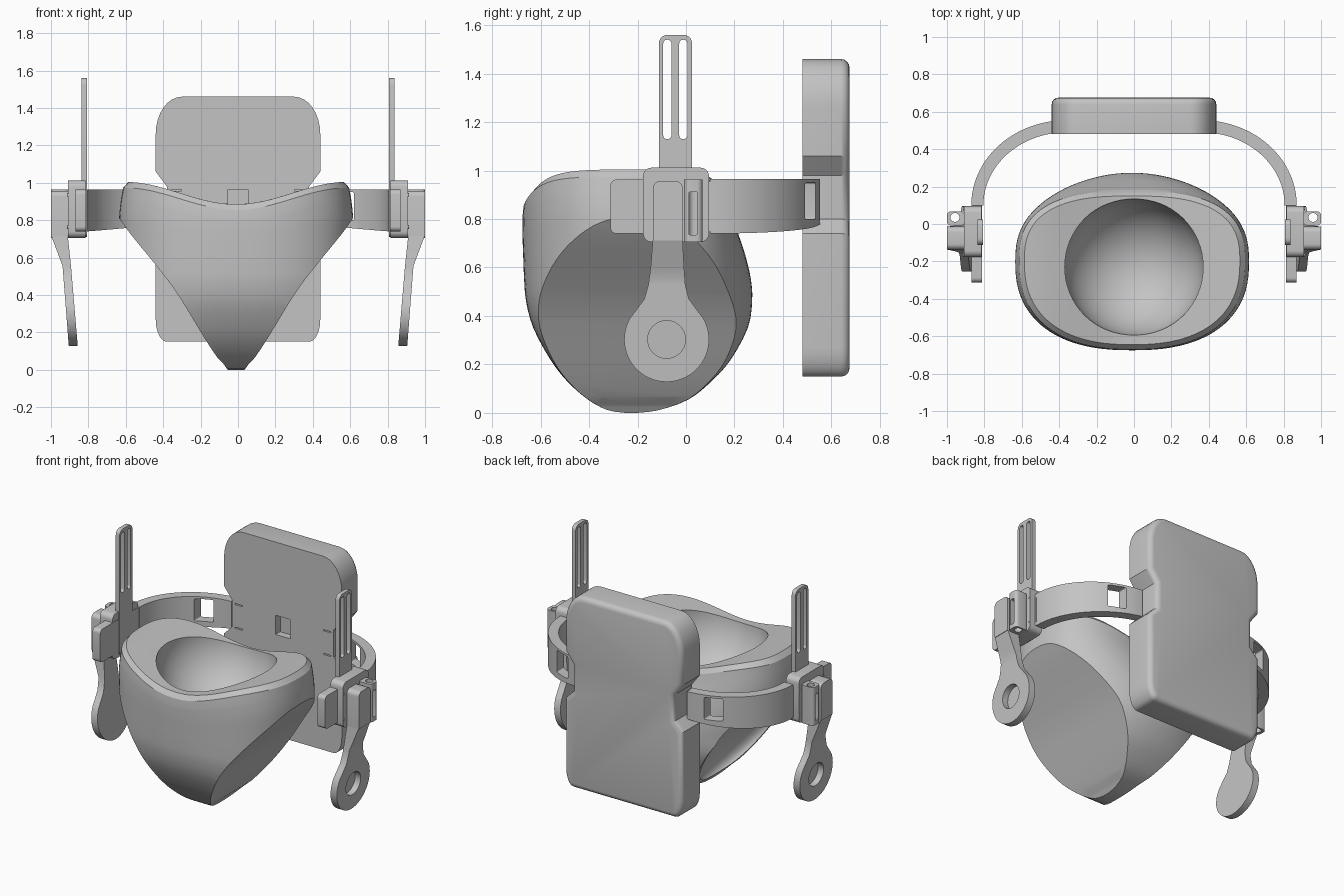
import bpy, bmesh, math
from mathutils import Matrix, Vector

if "Cube" in bpy.data.objects:
    bpy.data.objects.remove(bpy.data.objects["Cube"])

grey = bpy.data.materials.new("plain grey")
grey.diffuse_color = (0.55, 0.55, 0.55, 1)
grey.use_nodes = True
grey.node_tree.nodes["Principled BSDF"].inputs["Base Color"].default_value = grey.diffuse_color


def finish(name, bm):
    bmesh.ops.recalc_face_normals(bm, faces=bm.faces[:])
    me = bpy.data.meshes.new(name)
    bm.to_mesh(me)
    bm.free()
    me.materials.append(grey)
    ob = bpy.data.objects.new(name, me)
    bpy.context.collection.objects.link(ob)
    return ob


def prism(name, pts, axis, lo, hi):
    """Extrude a 2D outline: (y,z) along x, (x,z) along y, (x,y) along z."""
    bm = bmesh.new()
    def place(p, h):
        q = list(p)
        q.insert("xyz".index(axis), h)
        return bm.verts.new(q)
    a = [place(p, lo) for p in pts]
    b = [place(p, hi) for p in pts]
    bm.faces.new(a)
    bm.faces.new(b)
    n = len(pts)
    for i in range(n):
        bm.faces.new((a[i], a[(i + 1) % n], b[(i + 1) % n], b[i]))
    return finish(name, bm)


def arc(cx, cy, rx, ry, a0, a1, n=8):
    return [(cx + rx * math.cos(math.radians(a0 + (a1 - a0) * i / n)),
             cy + ry * math.sin(math.radians(a0 + (a1 - a0) * i / n))) for i in range(n + 1)]


def rrect(u0, u1, v0, v1, r, n=5):
    return (arc(u1 - r, v1 - r, r, r, 0, 90, n) + arc(u0 + r, v1 - r, r, r, 90, 180, n)
            + arc(u0 + r, v0 + r, r, r, 180, 270, n) + arc(u1 - r, v0 + r, r, r, 270, 360, n))


def circle(cx, cy, r, n=32):
    return arc(cx, cy, r, r, 0, 360 - 360 / n, n - 1)


def spline(pts, n=4):
    """Catmull-Rom subdivision of a list of tuples."""
    p = [pts[0]] + list(pts) + [pts[-1]]
    out = []
    for a, b, c, d in zip(p, p[1:], p[2:], p[3:]):
        for t in (i / n for i in range(n)):
            out.append(tuple(.5 * (2 * v + (w - u) * t + (2 * u - 5 * v + 4 * w - x) * t * t
                                   + (3 * v - u - 3 * w + x) * t ** 3) for u, v, w, x in zip(a, b, c, d)))
    return out + [pts[-1]]


def ellipsoid(name, matrix, dimple=0.0):
    """Unit sphere under a matrix; dimple pushes its +x pole inwards."""
    bm = bmesh.new()
    bmesh.ops.create_uvsphere(bm, u_segments=64, v_segments=40, radius=1)
    for v in bm.verts:
        if v.co.x > 0:
            v.co.x -= dimple * math.exp(-(v.co.y ** 2 + v.co.z ** 2) / .07)
    bm.transform(matrix)
    return finish(name, bm)


def bake(ob):
    dg = bpy.context.evaluated_depsgraph_get()
    me = bpy.data.meshes.new_from_object(ob.evaluated_get(dg))
    ob.modifiers.clear()
    ob.data = me


def boolean(ob, cutters, op="DIFFERENCE"):
    for c in cutters:
        m = ob.modifiers.new("cut", "BOOLEAN")
        m.operation, m.object, m.solver = op, c, "EXACT"
        bake(ob)
        bpy.data.objects.remove(c)
    return ob


def smooth(ob, angle=32):
    bpy.ops.object.select_all(action="DESELECT")
    ob.select_set(True)
    bpy.context.view_layer.objects.active = ob
    bpy.ops.object.shade_smooth_by_angle(angle=math.radians(angle))


def both_sides(ob):
    ob.modifiers.new("mirror", "MIRROR").use_clip = False
    bake(ob)
    smooth(ob)


# Pelvis shell: stacked rounded rings, closed by a saddle-shaped top
CX, YC, N = -0.01, -0.2, 96
rings = spline([(0, .55, -.25, -.2), (.012, .57, -.325, -.11), (.055, .60, -.405, .01), (.13, .62, -.49, .105),
                (.22, .62, -.56, .185), (.35, .62, -.63, .255), (.46, .62, -.66, .273), (.55, .622, -.668, .268),
                (.65, .624, -.672, .245), (.74, .625, -.675, .215), (.81, .615, -.675, .19)], 3)
rings += [(.855, .604, -.67, .177), (.885, .576, -.645, .15)]
bm = bmesh.new()


def ring(z, a, yf, yb, k=1.0):
    w = min(1, max(0, (z - .5) / .36))
    out = []
    for i in range(N):
        t = 2 * math.pi * i / N
        c, s = math.cos(t), math.sin(t)
        p = 2.4 if s < 0 else 2.0 + .7 * w
        x = k * a * math.copysign(abs(c) ** (2 / p), c)
        y = YC + k * ((yb - YC) if s > 0 else (YC - yf)) * math.copysign(abs(s) ** (2 / p), s)
        saddle = .12 * (1 - math.cos(math.pi * min(1, abs(x) / .6))) / 2
        out.append(bm.verts.new((x + CX, y, z + w * saddle)))
    return out


loops = [ring(*r) for r in rings]
loops += [ring(*rings[-1], k) for k in (.9, .75, .6, .4, .2)]
for a, b in zip(loops, loops[1:]):
    for i in range(N):
        bm.faces.new((a[i], a[(i + 1) % N], b[(i + 1) % N], b[i]))
bm.faces.new(loops[0])
tip = bm.verts.new((CX, YC, .885))
for i in range(N):
    bm.faces.new((loops[-1][i], loops[-1][(i + 1) % N], tip))
shell = finish("pelvis_shell", bm)

# Front silhouette trims the leg cuts
side = spline([(.04, -.1), (.045, 0), (.1, .065), (.16, .155), (.23, .27), (.3, .385), (.37, .485),
               (.47, .61), (.56, .72), (.625, .81), (.8, 1.06), (.8, 1.3)], 2)
outline = [(x + CX, z) for x, z in side] + [(CX - x, z) for x, z in reversed(side)]
boolean(shell, [prism("trim", outline, "y", -1, 1)], "INTERSECT")

# Waist bowl, and shallow leg dishes with a soft bump in the middle
cutters = [ellipsoid("bowl", Matrix.Translation((0, -.23, .93)) @ Matrix.Diagonal((.372, .367, .37, 1)))]
for s in (1, -1):
    along, inward = Vector((.571 * s, 0, .821)), Vector((-.821 * s, 0, .571))
    basis = Matrix((inward * .14, Vector((0, .39, 0)), along * .448)).transposed().to_4x4()
    cutters.append(ellipsoid("leg_dish", Matrix.Translation((CX + .333 * s, -.193, .403)) @ basis, .2))
boolean(shell, cutters)
smooth(shell, 28)

# Back pack with notched sides, rounded rear edge and front pockets
half = (arc(.38, .27, .06, .12, -90, 0, 6) + [(.44, .74), (.38, .80), (.38, .98), (.44, 1.06)]
        + arc(.30, 1.26, .14, .20, 0, 90, 8))
pack = prism("back_pack", half + [(-x, z) for x, z in reversed(half)], "y", .48, .675)
bm = bmesh.new()
bm.from_mesh(pack.data)
rear = [e for e in bm.edges if all(v.co.y > .67 for v in e.verts)]
bmesh.ops.bevel(bm, geom=rear, offset=.035, segments=4, profile=.5, affect="EDGES")
bm.to_mesh(pack.data)
bm.free()
slits = [prism("slit", rrect(x - .028, x + .028, z - .004, z + .004, .001, 1), "y", .4, .51)
         for x in (-.33, .33) for z in (.80, .96)]
boolean(pack, [prism("pocket", rrect(-.055, .055, .835, .965, .004), "y", .4, .53)] + slits)
smooth(pack)

# Hip band: curved arm with a window, plus straight end pad
bm = bmesh.new()
rows = []
for (xo, yo), (xi, yi), i in zip(arc(.36, .1, .51, .455, 0, 86, 32), arc(.36, .1, .445, .39, 0, 86, 32), range(33)):
    zb = .74 + .04 * (i / 32) ** 2
    rows.append([bm.verts.new(c) for c in ((xo, yo, zb), (xo, yo, .965), (xi, yi, .965), (xi, yi, zb))])
for a, b in zip(rows, rows[1:]):
    for i in range(4):
        bm.faces.new((a[i], a[(i + 1) % 4], b[(i + 1) % 4], b[i]))
bm.faces.new(rows[0])
bm.faces.new(rows[-1])
band = finish("hip_band", bm)
both_sides(boolean(band, [prism("window", rrect(.51, .62, .80, .95, .008), "y", .3, .7)]))
both_sides(prism("band_end_pad", rrect(-.312, .105, .74, .963, .025), "x", .812, .87))

# Slotted upright
upright = prism("slotted_upright", rrect(-.112, .025, .71, 1.56, .035), "x", .808, .836)
both_sides(boolean(upright, [prism("slot", rrect(y, y + .034, 1.13, 1.54, .016), "x", .7, .9)
                             for y in (-.094, -.028)]))

# Hip bracket plate with rivets
both_sides(prism("hip_bracket", rrect(-.177, .095, .705, 1.012, .035), "x", .815, .91))
for y in (-.165, .082):
    for z in (.765, .935):
        both_sides(prism("rivet", circle(y, z, .009, 12), "x", .9, .913))

# Hinge block with pin bore and side slot
hinge = prism("hinge_block", rrect(.905, 1.0, -.008, .068, .022), "z", .705, .963)
both_sides(boolean(hinge, [prism("bore", circle(.957, .035, .024, 20), "z", .6, 1.1),
                           prism("side_slot", rrect(.012, .046, .735, .912, .005), "x", .95, 1.1)]))

# Lever head
both_sides(prism("lever_head", [(-.137, .712), (-.014, .712)] + arc(-.044, .927, .03, .03, 0, 90, 5)
                 + arc(-.107, .927, .03, .03, 90, 180, 5), "x", .905, 1.0))

# Thigh lever: keyhole-shaped plate with a blind eye, bent and tapered by height
neck_r = [(.012, .47), (-.003, .53), (-.008, .60), (-.014, .715)]
neck_l = [(-.137, .715), (-.146, .60), (-.155, .53), (-.172, .47)]
lever = prism("thigh_lever", arc(-.08, .303, .175, .175, 180, 390, 36)
              + [(.045, .425)] + neck_r + neck_l + [(-.205, .425)]
              + arc(-.08, .303, .175, .175, 150, 175, 4), "x", 0, 1)
boolean(lever, [prism("eye", circle(-.08, .303, .078), "x", .12, 2)])
bm = bmesh.new()
bm.from_mesh(lever.data)
bmesh.ops.bisect_plane(bm, geom=bm.verts[:] + bm.edges[:] + bm.faces[:], plane_co=(0, 0, .555), plane_no=(0, 0, 1))
for v in bm.verts:
    low = v.co.z < .555
    t = (v.co.z - .13) / .425 if low else (v.co.z - .555) / .16
    inner = .857 + .036 * t if low else .893 + .017 * t
    outer = .905 + .033 * t if low else .938 + .06 * t
    v.co.x = inner + (outer - inner) * v.co.x
bm.to_mesh(lever.data)
bm.free()
both_sides(lever)
